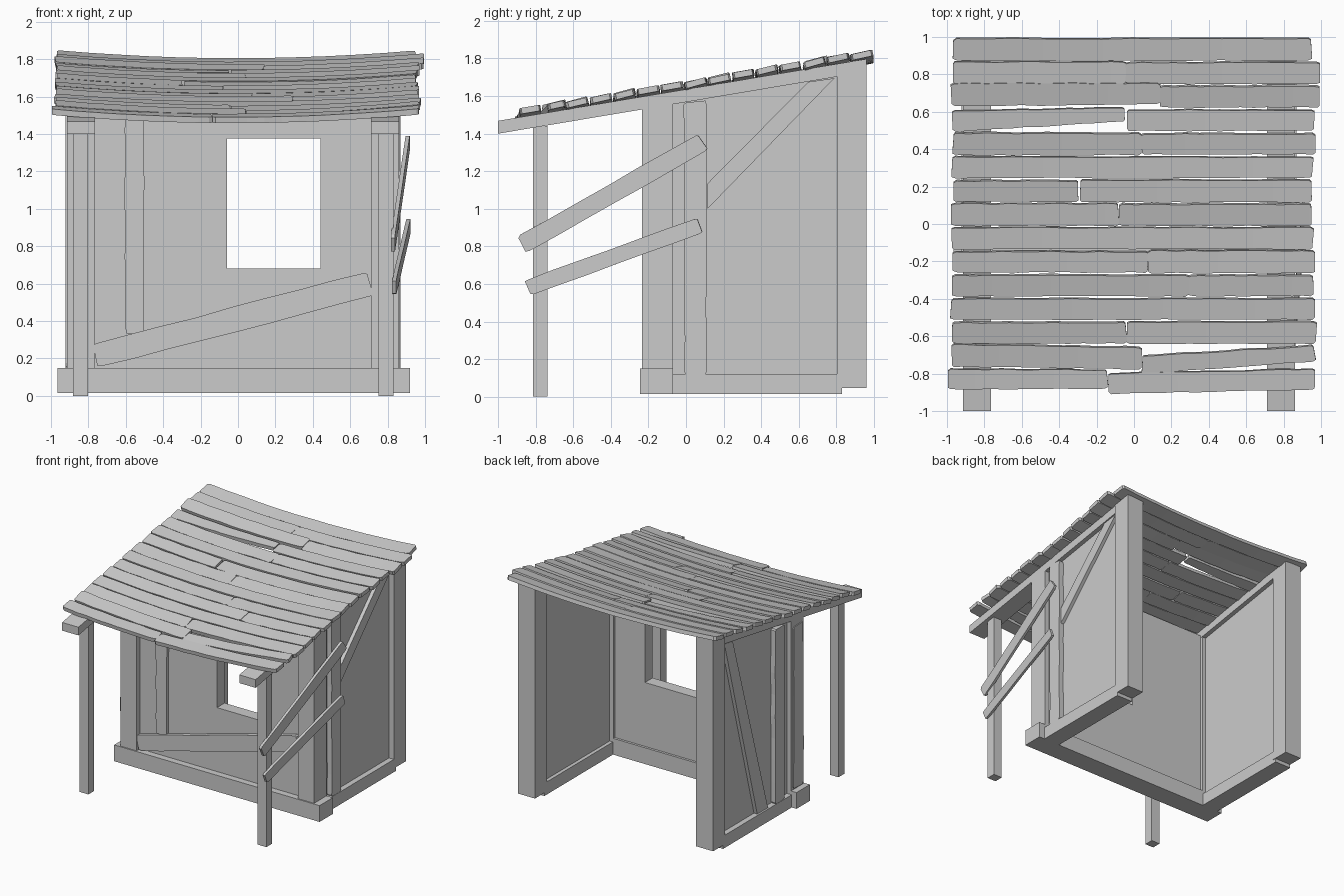
import bpy, bmesh, math, random
from mathutils import Vector

if "Cube" in bpy.data.objects:
    bpy.data.objects.remove(bpy.data.objects["Cube"])

random.seed(7)
CX = -0.026          # structure's mirror plane
SLOPE = 0.168        # roof pitch


def rafter_top(y):
    return 1.468 + SLOPE * (y + 1)


def sag(x):
    return 0.045 * (x * x - 0.7)


def finish(name, bm):
    bmesh.ops.recalc_face_normals(bm, faces=bm.faces)
    me = bpy.data.meshes.new(name)
    bm.to_mesh(me)
    bm.free()
    ob = bpy.data.objects.new(name, me)
    bpy.context.collection.objects.link(ob)
    return ob


def prism(name, yz, x0, x1):
    """Side profile in y,z extruded along x."""
    bm = bmesh.new()
    face = bm.faces.new([bm.verts.new((x0, y, z)) for y, z in yz])
    out = bmesh.ops.extrude_face_region(bm, geom=[face])["geom"]
    vs = [v for v in out if isinstance(v, bmesh.types.BMVert)]
    bmesh.ops.translate(bm, verts=vs, vec=(x1 - x0, 0, 0))
    return finish(name, bm)


def box(name, x0, x1, y0, y1, z0, z1):
    return prism(name, [(y0, z0), (y1, z0), (y1, z1), (y0, z1)], x0, x1)


def plank(name, p0, p1, normal, w0, w1, t, segs=10, rough=0.004, bend=None):
    """Weathered board from p0 to p1 with uneven edges and nibbled ends."""
    p0, p1 = Vector(p0), Vector(p1)
    d = (p1 - p0).normalized()
    n = Vector(normal)
    n = (n - d * n.dot(d)).normalized()
    side = n.cross(d)
    length = (p1 - p0).length
    cut = 0.015 / length
    stations = [0, cut] + [i / segs for i in range(1, segs)] + [1 - cut, 1]
    bm = bmesh.new()
    rings = []
    for u in stations:
        end = u in (0, 1)
        c = p0.lerp(p1, u)
        if bend:
            c.z += bend(c.x)
        half = (w0 + (w1 - w0) * u) / 2
        ring = []
        edges = [half * (0.84 if end else 1) + random.uniform(-rough, rough) for _ in range(2)]
        slips = [random.uniform(-0.006, 0.006) if end else 0 for _ in range(2)]
        for sw, sn in ((-1, -1), (1, -1), (1, 1), (-1, 1)):
            k = (sw + 1) // 2
            ring.append(bm.verts.new(c + side * sw * edges[k] + d * slips[k] + n * sn * t / 2))
        rings.append(ring)
    for a, b in zip(rings, rings[1:]):
        for i in range(4):
            j = (i + 1) % 4
            bm.faces.new((a[i], a[j], b[j], b[i]))
    bm.faces.new(rings[0])
    bm.faces.new(rings[-1])
    return finish(name, bm)


# Mirrored frame: porch posts, corner posts, back posts, sills, rafters, side walls
for s, side in ((-1, "left"), (1, "right")):
    def X(a):
        return CX + s * a
    box(side + "_porch_post", X(0.777), X(0.857), -0.815, -0.738, 0, 1.44)
    under = [(y, rafter_top(y) - 0.068) for y in (-0.07, -0.235)]
    prism(side + "_corner_post", [(-0.235, 0.15), (-0.07, 0.15)] + under, X(0.74), X(0.888))
    prism(side + "_back_post", [(0.803, 0.045), (0.96, 0.045), (0.96, rafter_top(0.96)),
                                (0.803, rafter_top(0.803))], X(0.74), X(0.895))
    box(side + "_side_sill", X(0.745), X(0.895), -0.07, 0.83, 0.015, 0.12)
    prism(side + "_rafter", [(-1, 1.40), (0.803, rafter_top(0.803) - 0.068),
                             (0.803, rafter_top(0.803)), (-1, 1.468)], X(0.738), X(0.888))
    prism(side + "_wall", [(-0.07, 0.12), (0.803, 0.12), (0.803, rafter_top(0.803) - 0.06),
                           (-0.07, rafter_top(-0.07) - 0.06)], X(0.775), X(0.85))
    # Boards on the outer face of the side walls
    yb = 0.05 if s > 0 else 0.08
    plank(side + "_upright_board", (X(0.87), yb, 0.12), (X(0.87), yb, 1.57), (s, 0, 0),
          0.12, 0.12, 0.045, 8)

prism("right_diagonal_brace", [(0.115, 1.0), (0.79, 1.695), (0.65, 1.675), (0.115, 1.135)],
      CX + 0.85, CX + 0.88)
prism("left_diagonal_brace", [(0.22, 0.12), (0.36, 0.12), (0.79, 1.695), (0.68, 1.675)],
      CX - 0.85, CX - 0.88)
plank("left_post_board", (-0.915, -0.16, 0.16), (-0.915, -0.16, 1.5), (-1, 0, 0), 0.13, 0.12, 0.014, 7)

# Front sill and front wall with a window opening
box("front_sill", -0.965, 0.92, -0.245, -0.07, 0.015, 0.15)
bm = bmesh.new()
xs, zs = (-0.775, -0.06, 0.44, 0.725), (0.15, 0.68, 1.375, 1.575)
grid = [[bm.verts.new((x, -0.19, z)) for x in xs] for z in zs]
for r in range(3):
    for c in range(3):
        if (r, c) != (1, 1):
            bm.faces.new((grid[r][c], grid[r][c + 1], grid[r + 1][c + 1], grid[r + 1][c]))
out = bmesh.ops.extrude_face_region(bm, geom=bm.faces[:])["geom"]
bmesh.ops.translate(bm, verts=[v for v in out if isinstance(v, bmesh.types.BMVert)], vec=(0, 0.1, 0))
finish("front_wall", bm)

# Boards nailed on the front wall
plank("front_upright_board", (-0.553, -0.2, 0.335), (-0.553, -0.2, 1.56), (0, -1, 0), 0.1, 0.1, 0.03, 9)
plank("front_diagonal_board", (-0.76, -0.21, 0.215), (0.71, -0.21, 0.6), (0, -1, 0), 0.125, 0.135, 0.035, 8)

# Slanted rails between the right porch post and the wall
plank("upper_side_rail", (0.828, -0.87, 0.81), (0.908, 0.09, 1.355), (1, 0, 0), 0.1, 0.1, 0.022, 6, 0.002)
plank("lower_side_rail", (0.835, -0.84, 0.58), (0.912, 0.07, 0.91), (1, 0, 0), 0.085, 0.085, 0.022, 6, 0.002)

# Sagging roof: 15 rows of boards, some split in two at the given x
splits = [None, -0.045, 0.14, -0.045, 0.038, None, -0.295, -0.08, None, 0.075,
          0.29, None, -0.04, 0.04, -0.14]
right_ends = [0.947, 0.99, 0.995, 0.965, 0.97, 0.957, 0.953, 0.953, 0.957, 0.973,
              0.957, 0.968, 0.973, 0.968, 0.968]
# (row, piece): y at both ends, width at both ends
special = {(2, 0): (0.695, 0.7, 0.125, 0.115), (3, 0): (0.552, 0.587, 0.115, 0.07),
           (13, 0): (-0.7, -0.715, 0.12, 0.12), (13, 1): (-0.75, -0.69, 0.095, 0.085),
           (14, 0): (-0.828, -0.828, 0.11, 0.1), (14, 1): (-0.852, -0.828, 0.11, 0.11)}
for i, (split, xr) in enumerate(zip(splits, right_ends)):
    y = 0.935 - 0.1262 * i
    xl = -0.995 if i == 14 else random.uniform(-0.98, -0.96)
    spans = [(xl, xr)] if split is None else [(xl, split), (split + 0.003, xr)]
    for k, (a, b) in enumerate(spans):
        w = random.uniform(0.112, 0.121)
        y0, y1, w0, w1 = special.get((i, k), (y, y, w, w))
        lift = random.uniform(0.014, 0.022)
        tilt = SLOPE + random.uniform(-0.02, 0.12)
        plank(f"roof_board_{i + 1}_{k + 1}", (a, y0, rafter_top(y0) + lift), (b, y1, rafter_top(y1) + lift),
              (0, -tilt, 1), w0, w1, 0.032, 12, 0.003, sag)
